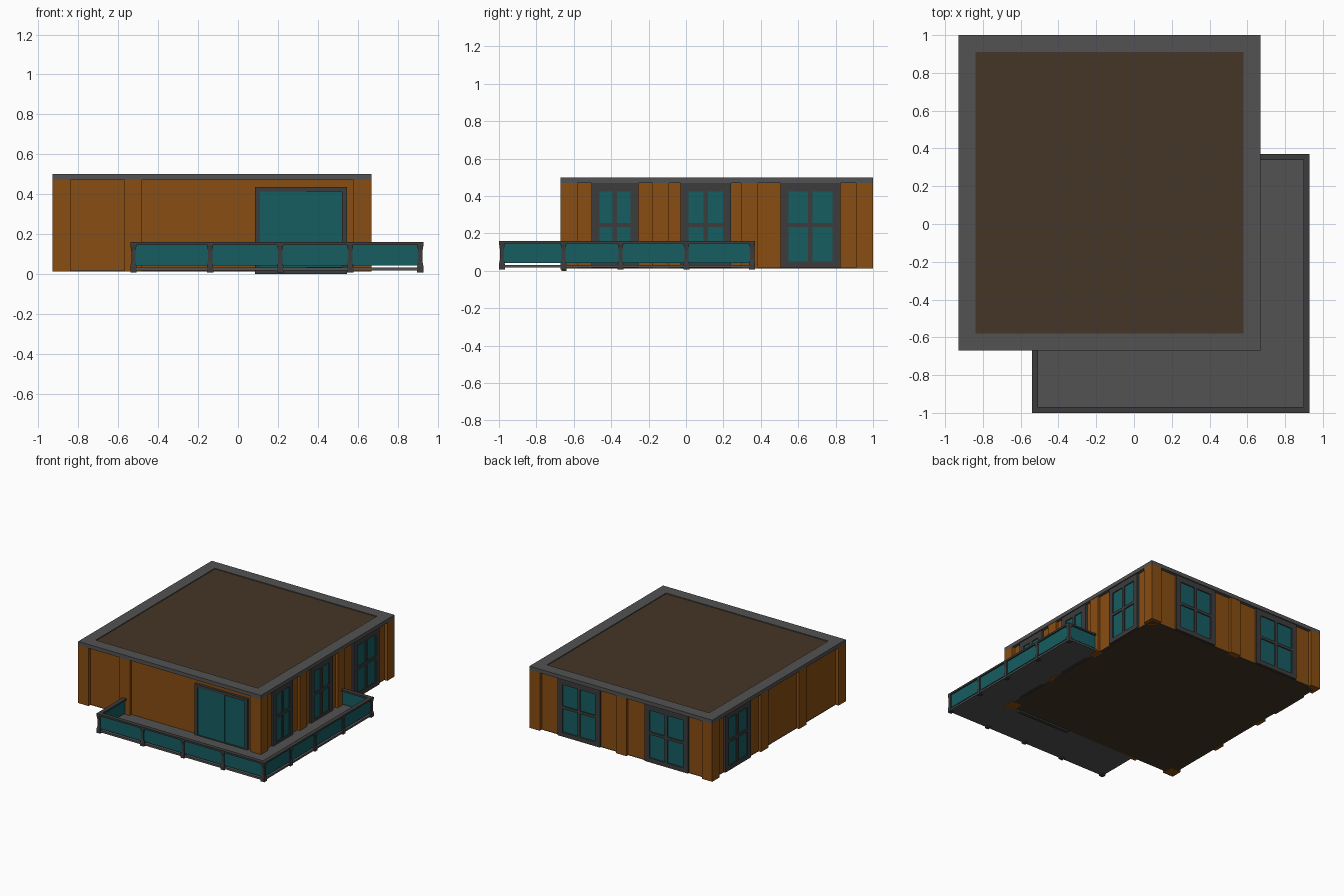
import bpy, bmesh

if "Cube" in bpy.data.objects:
    bpy.data.objects.remove(bpy.data.objects["Cube"])

X0, X1, Y0, Y1 = -0.93, 0.67, -0.67, 1.0      # house outline
DX0, DX1, DY0, DY1 = -0.54, 0.93, -1.0, 0.37  # deck outline


def material(name, rgb):
    m = bpy.data.materials.new(name)
    m.diffuse_color = (*rgb, 1)
    m.use_nodes = True
    m.node_tree.nodes["Principled BSDF"].inputs["Base Color"].default_value = m.diffuse_color
    return m


WOOD = material("wood", (0.25, 0.075, 0.006))
GLASS = material("glass", (0.008, 0.11, 0.12))
BROWN = material("brown", (0.06, 0.037, 0.02))
GREY = material("roof_grey", (0.085, 0.085, 0.085))
DARK = material("dark_frame", (0.045, 0.045, 0.045))


def boxes(name, mat, items):
    """One object made of boxes (x0, x1, y0, y1, z0, z1)."""
    bm = bmesh.new()
    for a, b, c, d, e, f in items:
        vs = bmesh.ops.create_cube(bm, size=1)["verts"]
        for v in vs:
            v.co = (b if v.co.x > 0 else a, d if v.co.y > 0 else c, f if v.co.z > 0 else e)
    me = bpy.data.meshes.new(name)
    bm.to_mesh(me)
    bm.free()
    me.materials.append(mat)
    ob = bpy.data.objects.new(name, me)
    bpy.context.collection.objects.link(ob)
    return ob


def on_wall(side, u0, u1, d0, d1, z0, z1):
    """Box on a wall: u runs along it, d is depth inward from the outline."""
    return {"front": (u0, u1, Y0 + d0, Y0 + d1, z0, z1),
            "back": (u0, u1, Y1 - d1, Y1 - d0, z0, z1),
            "right": (X1 - d1, X1 - d0, u0, u1, z0, z1),
            "left": (X0 + d0, X0 + d1, u0, u1, z0, z1)}[side]


def ring(x0, x1, y0, y1, w, z0, z1):
    return [(x0, x1, y0, y0 + w, z0, z1), (x0, x1, y1 - w, y1, z0, z1),
            (x0, x0 + w, y0 + w, y1 - w, z0, z1), (x1 - w, x1, y0 + w, y1 - w, z0, z1)]


# house body, floor and roof
I = 0.025
boxes("walls", WOOD, [(X0 + I, X1 - I, Y0 + I, Y1 - I, 0.02, 0.47)])
boxes("floor", BROWN, [(X0 + I, X1 - I, Y0 + I, Y1 - I, 0.012, 0.02)])
boxes("roof_rim", GREY, ring(X0, X1, Y0, Y1, 0.09, 0.47, 0.5))
boxes("roof_panel", BROWN, [(X0 + 0.09, X1 - 0.09, Y0 + 0.09, Y1 - 0.09, 0.47, 0.493)])

# corner columns and wall pilasters
P = 0.09
boxes("corner_columns", WOOD, [(x, x + P, y, y + P, 0.012, 0.47)
                               for x in (X0, X1 - P) for y in (Y0, Y1 - P)])
pilasters = [("front", -0.57), ("back", -0.175), ("right", -0.18), ("right", 0.295),
             ("left", -0.18), ("left", 0.295)]
boxes("pilasters", WOOD, [on_wall(s, u, u + P, 0.003, 0.05, 0.012, 0.47) for s, u in pilasters])


# four-pane windows
def window(name, side, u0, u1):
    m, h, mid = 0.043, 0.012, (u0 + u1) / 2
    d = (0.008, 0.03)
    bars = [(u0, u0 + m, 0.015, 0.47), (u1 - m, u1, 0.015, 0.47),
            (mid - h, mid + h, 0.05, 0.425), (u0 + m, u1 - m, 0.015, 0.05),
            (u0 + m, u1 - m, 0.425, 0.47), (u0 + m, mid - h, 0.235, 0.257),
            (mid + h, u1 - m, 0.235, 0.257)]
    boxes(name + "_frame", DARK, [on_wall(side, a, b, *d, e, f) for a, b, e, f in bars])
    boxes(name + "_glass", GLASS, [on_wall(side, u0 + m, u1 - m, 0.016, 0.03, 0.05, 0.425)])


for i, (side, a, b) in enumerate([
        ("right", -0.505, -0.255), ("right", -0.03, 0.24), ("right", 0.505, 0.825),
        ("back", 0.06, 0.43), ("back", -0.71, -0.33), ("left", 0.505, 0.825)]):
    window(f"window_{i + 1}", side, a, b)

# sliding glass door
door = [(0.085, 0.11, 0, 0.435), (0.522, 0.547, 0, 0.435),
        (0.11, 0.522, 0, 0.035), (0.11, 0.522, 0.413, 0.435)]
boxes("door_frame", DARK, [on_wall("front", a, b, 0.005, 0.03, e, f) for a, b, e, f in door])
boxes("door_glass", GLASS, [on_wall("front", 0.11, 0.342, 0.012, 0.03, 0.035, 0.413),
                            on_wall("front", 0.342, 0.522, 0.016, 0.03, 0.035, 0.413)])

# L-shaped deck
boxes("deck", GREY, [(DX0 + 0.005, DX1 - 0.005, DY0 + 0.005, Y0 + I, 0.017, 0.032),
                     (X1 - I, DX1 - 0.005, Y0 + I, DY1, 0.017, 0.032)])

# railing: top rail, glass panels and flared posts along the open deck edges
W = 0.032


def runs(inset, w, z0, z1):
    x0, x1, y0, y1 = DX0 + inset, DX1 - inset, DY0 + inset, DY1 - inset
    return [(x0, x1, y0, y0 + w, z0, z1), (x0, x0 + w, y0 + w, Y0, z0, z1),
            (x1 - w, x1, y0 + w, y1, z0, z1), (X1, x1 - w, y1 - w, y1, z0, z1)]


boxes("top_rail", DARK, runs(0, W, 0.146, 0.16))
boxes("rail_glass", GLASS, runs(0.011, 0.01, 0.042, 0.146))

posts = [(x, DY0 + W / 2) for x in (-0.524, -0.14, 0.212, 0.562, 0.914)]
posts += [(DX1 - W / 2, y) for y in (-0.655, -0.35, 0.002, DY1 - W / 2)]
profile = [(0.016, 0.008), (0.016, 0.035), (0.011, 0.06), (0.011, 0.115), (0.016, 0.148)]
bm = bmesh.new()
for px, py in posts:
    rings = [[bm.verts.new((px + sx * r, py + sy * r, z))
              for sx, sy in ((-1, -1), (1, -1), (1, 1), (-1, 1))] for r, z in profile]
    bm.faces.new(rings[0][::-1])
    bm.faces.new(rings[-1])
    for lo, hi in zip(rings, rings[1:]):
        for k in range(4):
            n = (k + 1) % 4
            bm.faces.new((lo[k], lo[n], hi[n], hi[k]))
mesh = bpy.data.meshes.new("rail_posts")
bm.to_mesh(mesh)
bm.free()
mesh.materials.append(DARK)
bpy.context.collection.objects.link(bpy.data.objects.new("rail_posts", mesh))
